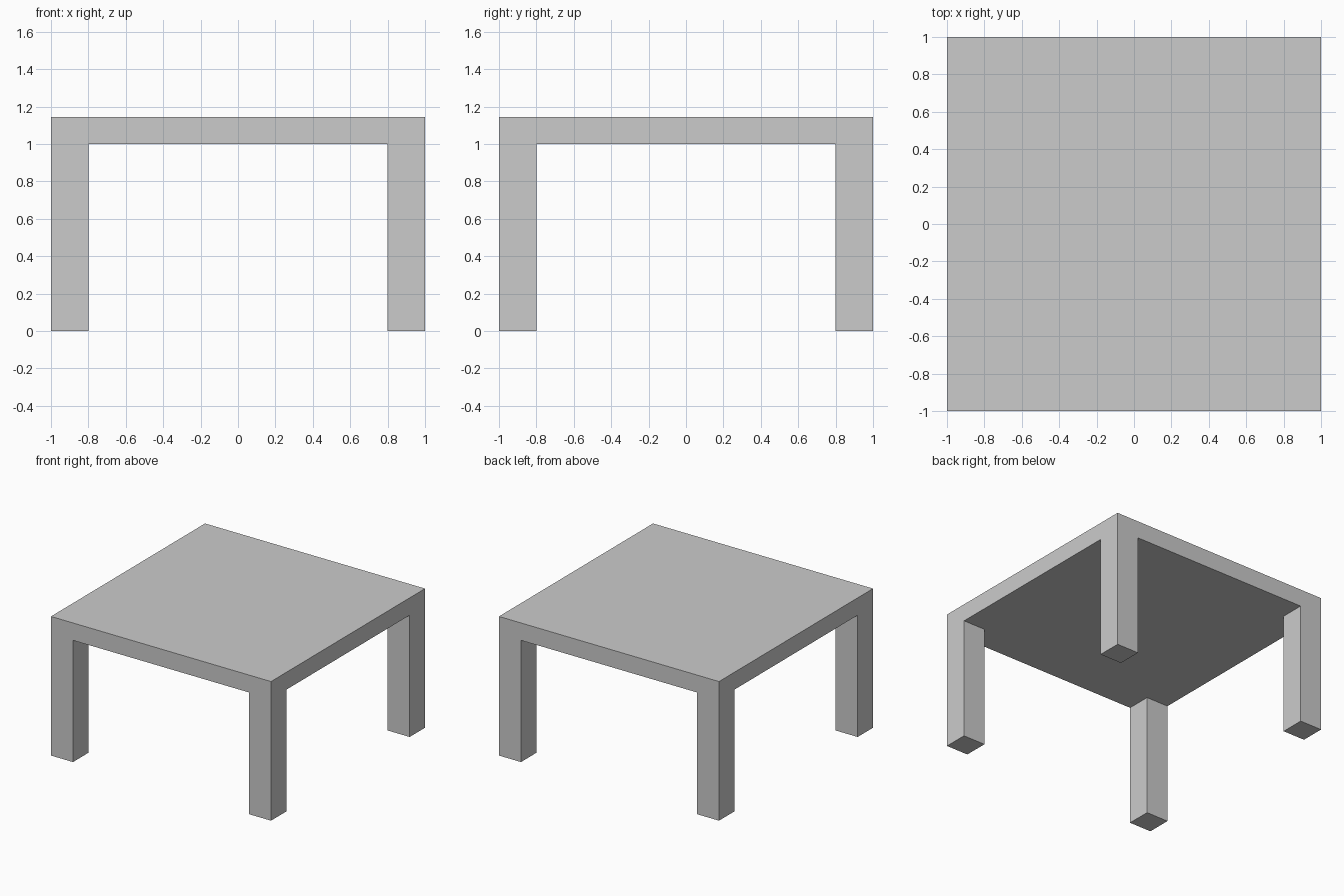
import bpy, bmesh
from mathutils import Matrix, Vector

if "Cube" in bpy.data.objects:
    bpy.data.objects.remove(bpy.data.objects["Cube"])

HALF, LEG, UNDERSIDE, TOP = 1.0, 0.2, 1.0, 1.143
INNER = HALF - LEG

bm = bmesh.new()

# Tabletop slab
thickness = TOP - UNDERSIDE
bmesh.ops.create_cube(
    bm, size=1,
    matrix=Matrix.Translation((0, 0, UNDERSIDE + thickness / 2))
    @ Matrix.Diagonal((2 * HALF, 2 * HALF, thickness, 1)))

# Loop cuts that mark out the leg corners
for axis in (Vector((1, 0, 0)), Vector((0, 1, 0))):
    for offset in (-INNER, INNER):
        bmesh.ops.bisect_plane(bm, geom=bm.verts[:] + bm.edges[:] + bm.faces[:],
                               plane_co=axis * offset, plane_no=axis)

# Legs, extruded from the four corner faces of the underside
bm.normal_update()
corners = []
for f in bm.faces:
    c = f.calc_center_median()
    if f.normal.z < -0.9 and abs(c.x) > INNER and abs(c.y) > INNER:
        corners.append(f)
for face in bmesh.ops.extrude_discrete_faces(bm, faces=corners)["faces"]:
    bmesh.ops.translate(bm, verts=face.verts, vec=(0, 0, -UNDERSIDE))

bmesh.ops.recalc_face_normals(bm, faces=bm.faces)
mesh = bpy.data.meshes.new("table")
bm.to_mesh(mesh)
bm.free()
bpy.context.collection.objects.link(bpy.data.objects.new("table", mesh))
